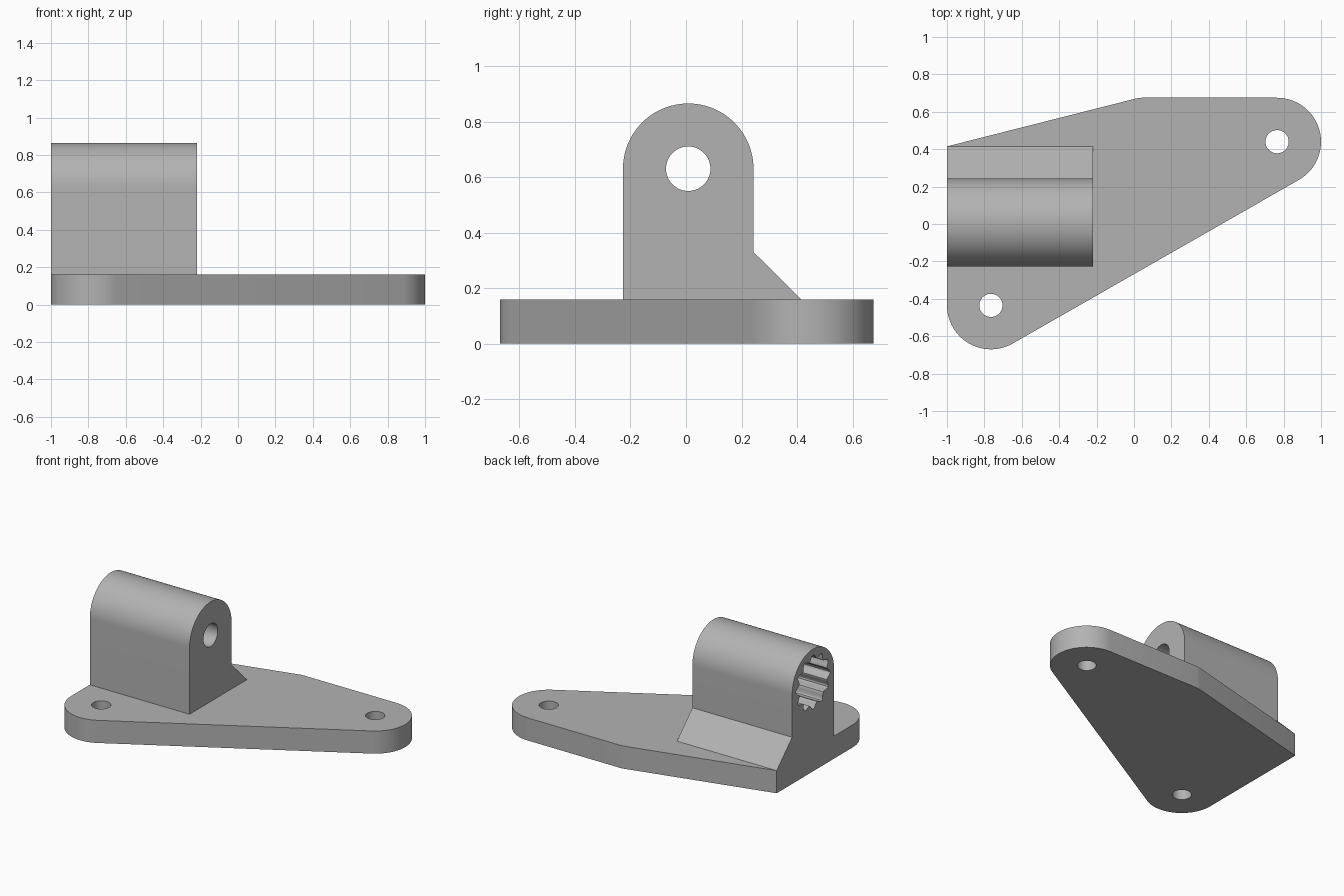
import bpy
import bmesh
from math import cos, sin, pi, radians
from mathutils import Vector

if "Cube" in bpy.data.objects:
    bpy.data.objects.remove(bpy.data.objects["Cube"], do_unlink=True)

grey = bpy.data.materials.new("plain_grey")
grey.use_nodes = True
GREY = (0.45, 0.45, 0.45, 1)
grey.diffuse_color = GREY
grey.node_tree.nodes["Principled BSDF"].inputs["Base Color"].default_value = GREY


def arc(cx, cy, r, start, end, n=32):
    angles = [radians(start + (end - start) * i / n) for i in range(n + 1)]
    return [(cx + r * cos(a), cy + r * sin(a)) for a in angles]


def circle(cx, cy, r, n=48):
    return arc(cx, cy, r, 0, 360, n)[:-1]


def prism(name, outline, low, high, axis):
    """Extrude a closed outline along z (outline in x, y) or x (outline in y, z)."""
    place = (lambda a, b: (a, b, low)) if axis == "z" else (lambda a, b: (low, a, b))
    step = Vector((0, 0, high - low)) if axis == "z" else Vector((high - low, 0, 0))
    bm = bmesh.new()
    face = bm.faces.new([bm.verts.new(place(a, b)) for a, b in outline])
    side = bmesh.ops.extrude_face_region(bm, geom=[face])["geom"]
    top = [v for v in side if isinstance(v, bmesh.types.BMVert)]
    bmesh.ops.translate(bm, vec=step, verts=top)
    bmesh.ops.recalc_face_normals(bm, faces=bm.faces)
    mesh = bpy.data.meshes.new(name)
    bm.to_mesh(mesh)
    bm.free()
    mesh.materials.append(grey)
    ob = bpy.data.objects.new(name, mesh)
    bpy.context.collection.objects.link(ob)
    return ob


def cut(target, cutters):
    """Cut holes, remove the cutters and smooth the curved walls."""
    bpy.ops.object.select_all(action="DESELECT")
    bpy.context.view_layer.objects.active = target
    target.select_set(True)
    for cutter in cutters:
        cutter.hide_render = True
        mod = target.modifiers.new(cutter.name, "BOOLEAN")
        mod.operation = "DIFFERENCE"
        mod.solver = "EXACT"
        mod.object = cutter
        bpy.ops.object.modifier_apply(modifier=mod.name)
        bpy.data.objects.remove(cutter, do_unlink=True)
    bpy.ops.object.shade_smooth_by_angle(angle=radians(25))


# Base plate: two rounded ends joined by straight edges
PLATE_TOP = 0.16
EAR = 0.235
ears = [(0.765, 0.44), (-0.765, -0.435)]
outline = [(-1, 0.415), (-1, ears[1][1])]
outline += arc(*ears[1], EAR, 180, 300)[1:]
outline += arc(*ears[0], EAR, -60, 90)
outline += [(0.04, 0.675), (0.015, 0.672)]
plate = prism("base_plate", outline, 0, PLATE_TOP, "z")
cut(plate, [prism("screw_hole", circle(x, y, 0.062), -0.1, 0.3, "z") for x, y in ears])

# Arched block with a sloped foot along its back
CY, CZ, R = 0.008, 0.63, 0.235
profile = [(CY - R, PLATE_TOP), (0.415, PLATE_TOP), (CY + R, 0.33)]
profile += arc(CY, CZ, R, 0, 180, 48)
block = prism("arched_block", profile, -1, -0.22, "x")

# Fluted socket from the outer end, and a plain bore through the inner end
LOBES, STEPS = 12, 120
socket = []
for i in range(STEPS):
    a = 2 * pi * i / STEPS
    r = 0.175 + 0.017 * cos(LOBES * a)
    socket.append((CY + r * cos(a), CZ + r * sin(a)))
cut(block, [prism("fluted_socket", socket, -1.1, -0.4, "x"),
            prism("bore", circle(CY, CZ, 0.08), -0.6, 0, "x")])
